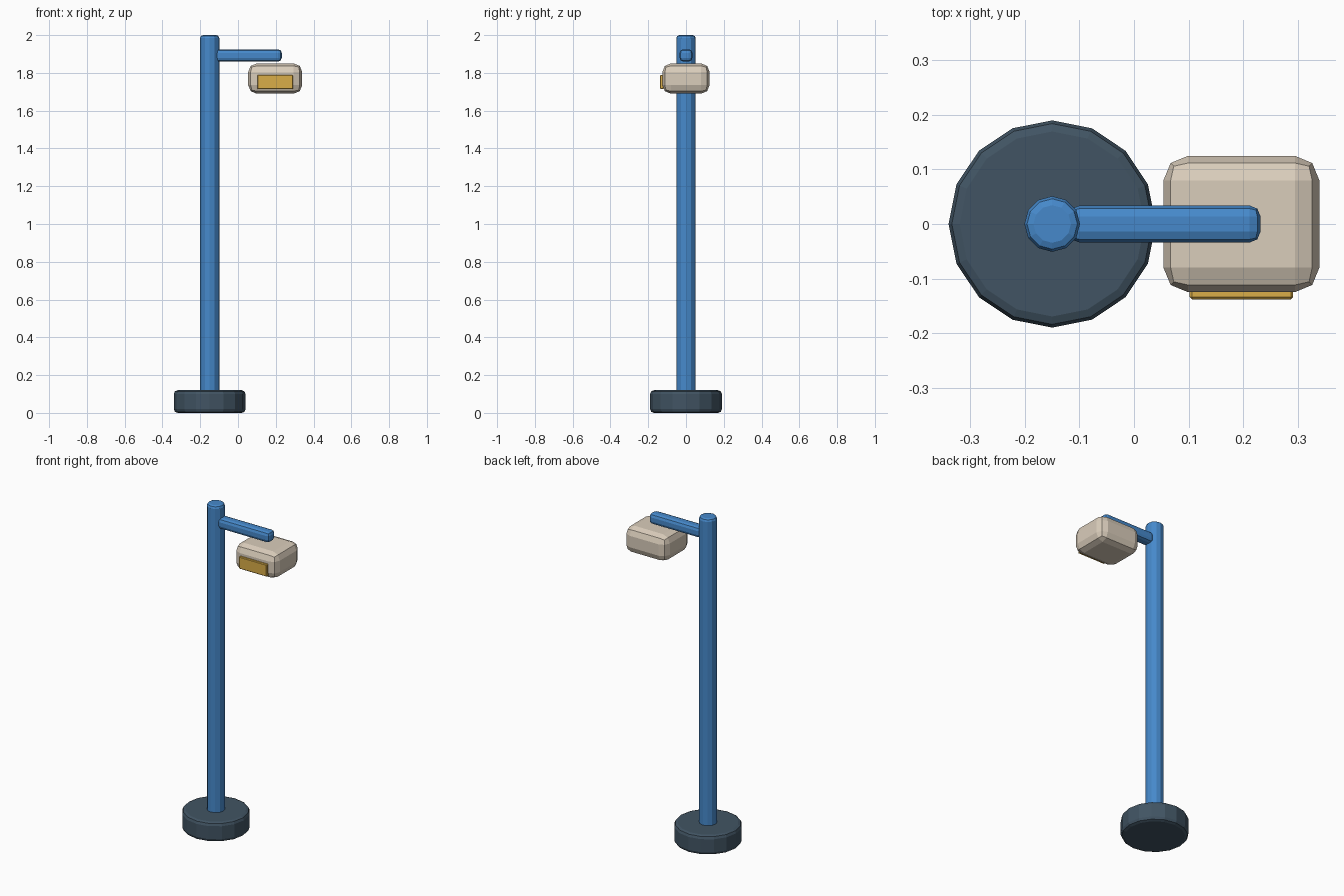
import bpy
from mathutils import Vector

cube = bpy.data.objects.get("Cube")
if cube:
    bpy.data.objects.remove(cube, do_unlink=True)


def linear(c):
    c /= 255
    return c / 12.92 if c <= 0.04045 else ((c + 0.055) / 1.055) ** 2.4


def material(name, *rgb):
    mat = bpy.data.materials.new(name)
    mat.use_nodes = True
    colour = (*[linear(c) for c in rgb], 1)
    mat.diffuse_color = colour
    mat.node_tree.nodes["Principled BSDF"].inputs["Base Color"].default_value = colour
    return mat


def finish(name, mat, bevel, segments=2):
    obj = bpy.context.object
    obj.name = obj.data.name = name
    obj.data.materials.append(mat)
    mod = obj.modifiers.new("Rounded edges", "BEVEL")
    mod.width = bevel
    mod.segments = segments
    mod.limit_method = "ANGLE"
    mod.angle_limit = 0.7  # leaves the upright facets of the posts alone
    return obj


def post(name, mat, sides, radius, bottom, top, bevel):
    bpy.ops.mesh.primitive_cylinder_add(
        vertices=sides, radius=radius, depth=top - bottom,
        location=(POST_X, 0, (bottom + top) / 2))
    return finish(name, mat, bevel)


def box(name, mat, low, high, bevel, segments=2):
    low, high = Vector(low), Vector(high)
    bpy.ops.mesh.primitive_cube_add(size=1, location=(low + high) / 2)
    for v in bpy.context.object.data.vertices:
        v.co *= high - low
    return finish(name, mat, bevel, segments)


POST_X = -0.15
blue = material("blue paint", 70, 137, 203)
slate = material("dark slate", 65, 84, 99)
cream = material("warm cream", 218, 205, 187)
amber = material("amber lens", 218, 173, 72)

# Upright stand
post("base", slate, 16, 0.19, 0, 0.12, 0.02)
post("pole", blue, 12, 0.051, 0.1, 2, 0.016)

# Arm with the lamp hanging below its end
box("arm", blue, (-0.12, -0.034, 1.86), (0.232, 0.034, 1.925), 0.02)
box("lamp_housing", cream, (0.054, -0.125, 1.69), (0.34, 0.125, 1.85), 0.045)
box("lamp_lens", amber, (0.102, -0.138, 1.714), (0.292, -0.118, 1.789), 0.004, 1)
